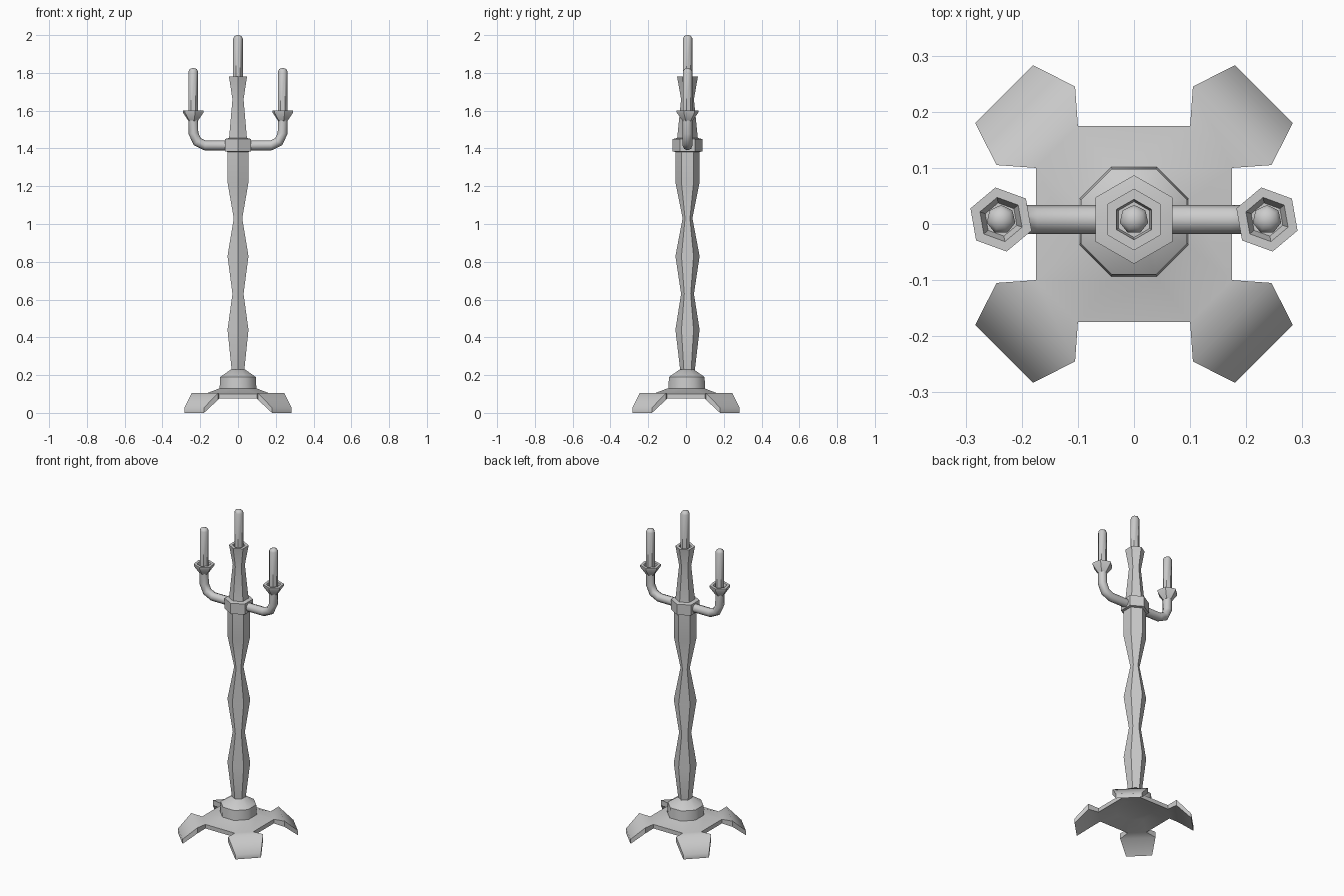
import bpy, bmesh, math
from mathutils import Vector

if "Cube" in bpy.data.objects:
    bpy.data.objects.remove(bpy.data.objects["Cube"])

CY = 0.008  # the stem sits very slightly behind the base centre


def finish(name, bm, angle=50):
    bmesh.ops.remove_doubles(bm, verts=bm.verts, dist=1e-5)
    bmesh.ops.recalc_face_normals(bm, faces=bm.faces)
    me = bpy.data.meshes.new(name)
    bm.to_mesh(me)
    bm.free()
    ob = bpy.data.objects.new(name, me)
    bpy.context.collection.objects.link(ob)
    bpy.ops.object.select_all(action='DESELECT')
    ob.select_set(True)
    bpy.context.view_layer.objects.active = ob
    bpy.ops.object.shade_smooth_by_angle(angle=math.radians(angle))
    return ob


def skin(bm, rings):
    """Join rings of equal vertex count and cap both ends."""
    rv = [[bm.verts.new(p) for p in r] for r in rings]
    n = len(rv[0])
    for a, b in zip(rv, rv[1:]):
        for i in range(n):
            j = (i + 1) % n
            bm.faces.new((a[i], a[j], b[j], b[i]))
    bm.faces.new(rv[0][::-1])
    bm.faces.new(rv[-1])


def lathe(name, profile, sides, x=0, y=CY, phase=90):
    bm = bmesh.new()
    angs = [math.radians(phase) + math.tau * i / sides for i in range(sides)]
    skin(bm, [[(x + r * math.cos(a), y + r * math.sin(a), z) for a in angs]
              for r, z in profile])
    return finish(name, bm)


def tube(name, path, r, sides):
    """Tube along a path lying in the xz plane."""
    pts = [Vector(p) for p in path]
    bm = bmesh.new()
    rings = []
    for i, p in enumerate(pts):
        t = (pts[min(i + 1, len(pts) - 1)] - pts[max(i - 1, 0)]).normalized()
        side = Vector((0, 1, 0))
        up = t.cross(side)
        rings.append([p + r * (math.cos(a) * side + math.sin(a) * up)
                      for a in (math.tau * k / sides for k in range(sides))])
    skin(bm, rings)
    return finish(name, bm)


# four-footed base: one quadrant outline, turned four times, in two layers
quad = [(.175, .10, .10, .075), (.245, .105, .105, .07), (.283, .18, .028, 0),
        (.18, .283, .028, 0), (.105, .245, .105, .07), (.10, .175, .10, .075)]
bm = bmesh.new()
layers = []
for layer in (2, 3):
    outline, core = [], []
    for q in range(4):
        c, s = round(math.cos(q * math.pi / 2)), round(math.sin(q * math.pi / 2))
        v = [bm.verts.new((c * p[0] - s * p[1], s * p[0] + c * p[1], p[layer]))
             for p in quad]
        bm.faces.new((v[0], v[1], v[4], v[5]))
        bm.faces.new((v[1], v[2], v[3], v[4]))
        outline += v
        core += [v[0], v[5]]
    ring = []
    for i in range(8):
        a = math.radians(22.5 + 45 * i)
        ring.append(bm.verts.new((.106 * math.cos(a), .106 * math.sin(a),
                                  .13 if layer == 2 else .105)))
    for i in range(8):
        j = (i + 1) % 8
        bm.faces.new((core[i], core[j], ring[j], ring[i]))
    bm.faces.new(ring)
    layers.append(outline)
top, low = layers
for i in range(len(top)):
    j = (i + 1) % len(top)
    bm.faces.new((top[i], top[j], low[j], low[i]))
finish("footed_base", bm)

# dome over the base
lathe("base_dome", [(.106, .12), (.102, .19), (.04, .23)], 8, y=.004, phase=22.5)

# stem with three swellings
lathe("stem", [(.038, .22), (.064, .44), (.034, .63), (.064, .83), (.026, 1.03),
               (.064, 1.22), (.064, 1.40)], 6)

# collar that holds the arms
lathe("collar", [(.058, 1.38), (.079, 1.385), (.079, 1.45), (.055, 1.455)], 6)

# upper stem with hollow top
lathe("upper_stem", [(.056, 1.44), (.034, 1.66), (.055, 1.78), (.036, 1.78),
                     (.032, 1.75)], 6)


def candle(name, x, z0, z1):
    lathe(name, [(.026, z0), (.026, z1 - .018), (.019, z1 - .005), (.006, z1)], 7, x)


candle("middle_candle", 0, 1.74, 2.0)

# side arms with cups and candles
for label, s in (("left", -1), ("right", 1)):
    X = .237 * s
    tube(label + "_arm", [(s * x, CY, z) for x, z in
         ((.05, 1.416), (.175, 1.416), (.216, 1.436), (.236, 1.48), (.237, 1.56))],
         .026, 8)
    lathe(label + "_cup", [(.026, 1.545), (.058, 1.59), (.058, 1.602), (.04, 1.602),
                           (.03, 1.575)], 6, X, phase=100)
    candle(label + "_candle", X, 1.57, 1.825)
